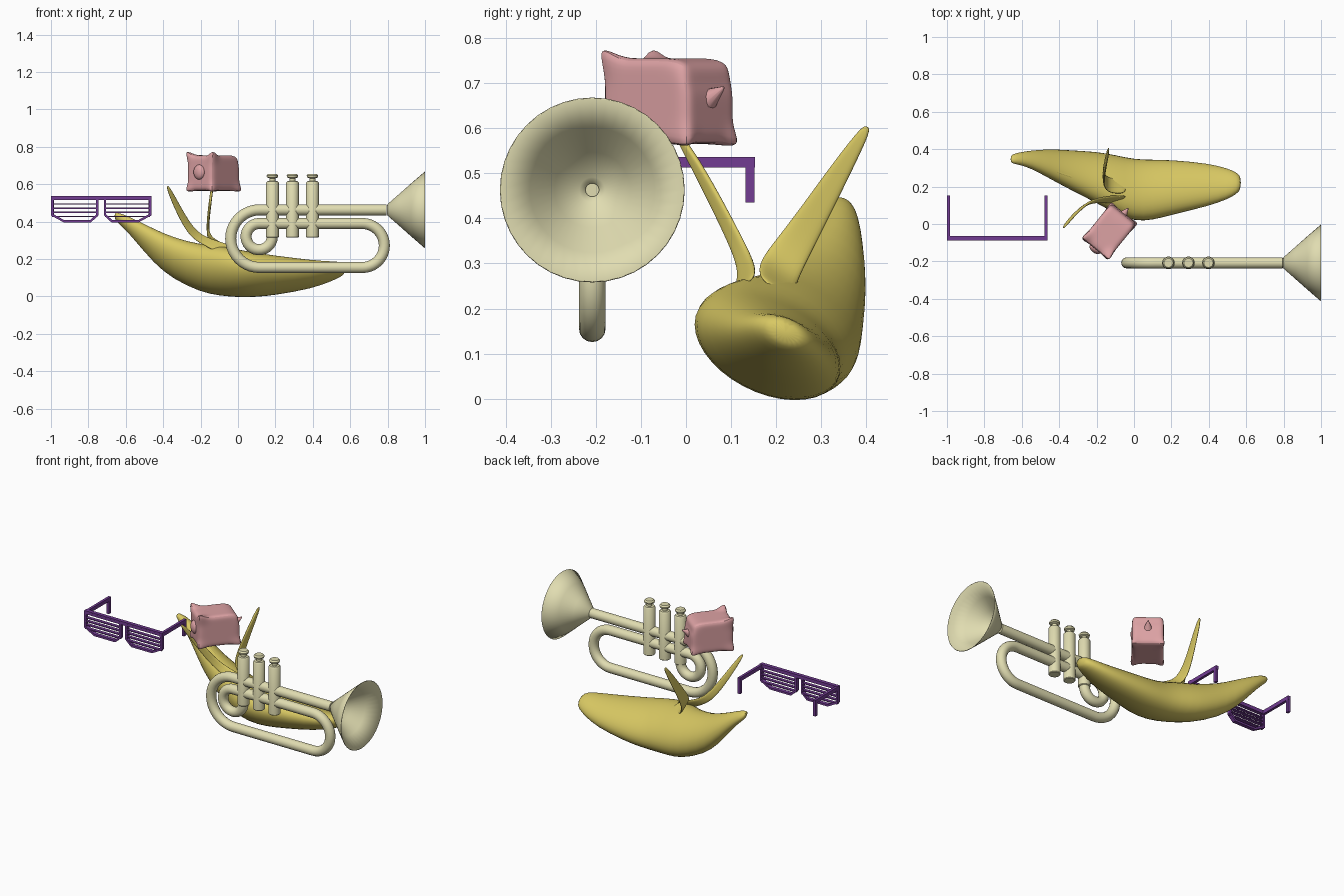
import bpy, bmesh, math
from mathutils import Vector, Matrix

if "Cube" in bpy.data.objects:
    bpy.data.objects.remove(bpy.data.objects["Cube"])


def material(name, rgb):
    m = bpy.data.materials.new(name)
    m.diffuse_color = (*rgb, 1)
    m.use_nodes = True
    m.node_tree.nodes["Principled BSDF"].inputs["Base Color"].default_value = m.diffuse_color
    return m


PURPLE = material("purple", (0.17, 0.045, 0.29))
CREAM = material("cream", (0.75, 0.72, 0.44))
YELLOW = material("yellow", (0.69, 0.58, 0.125))
PINK = material("pink", (0.72, 0.36, 0.37))


def add(name, bm, mat, smooth=None, subsurf=0, solid=0, offset=0):
    bmesh.ops.recalc_face_normals(bm, faces=bm.faces)
    me = bpy.data.meshes.new(name)
    bm.to_mesh(me)
    bm.free()
    me.materials.append(mat)
    ob = bpy.data.objects.new(name, me)
    bpy.context.collection.objects.link(ob)
    if solid:
        s = ob.modifiers.new("thickness", 'SOLIDIFY')
        s.thickness, s.offset = solid, offset
    if subsurf:
        s = ob.modifiers.new("smooth", 'SUBSURF')
        s.levels = s.render_levels = subsurf
    if smooth:
        bpy.ops.object.select_all(action='DESELECT')
        ob.select_set(True)
        bpy.context.view_layer.objects.active = ob
        bpy.ops.object.shade_smooth_by_angle(angle=math.radians(smooth))
    return ob


def box(name, lo, hi, mat):
    bm = bmesh.new()
    lo, hi = Vector(lo), Vector(hi)
    bmesh.ops.create_cube(bm, size=1, matrix=Matrix.Translation((lo + hi) / 2)
                          @ Matrix.Diagonal((*(hi - lo), 1)))
    return add(name, bm, mat)


def loft(rings, caps=True, closed=True):
    bm = bmesh.new()
    vs = [[bm.verts.new(p) for p in r] for r in rings]
    n = len(vs[0])
    for a, b in zip(vs, vs[1:]):
        for i in range(n if closed else n - 1):
            j = (i + 1) % n
            bm.faces.new((a[i], a[j], b[j], b[i]))
    if caps:
        bm.faces.new(vs[0])
        bm.faces.new(vs[-1])
    return bm


def lathe(profile, origin, axis, n=32):
    # profile of (radius, height) turned about the x or z axis
    rings = []
    for r, h in profile:
        ring = []
        for i in range(n):
            a = 2 * math.pi * i / n
            c, s = r * math.cos(a), r * math.sin(a)
            ring.append(Vector(origin) + Vector((h, c, s) if axis == 'x' else (c, s, h)))
        rings.append(ring)
    return rings


# --- slatted glasses ---
CX = -0.7315
box("brow_bar", (-1.0, -0.088, 0.517), (-0.463, -0.065, 0.538), PURPLE)
for side, s in (("left", -1), ("right", 1)):
    bm = bmesh.new()
    outline = [(0.015, 0.532), (0.015, 0.433), (0.055, 0.396), (0.2, 0.396),
               (0.268, 0.433), (0.268, 0.532)]
    f = bm.faces.new([bm.verts.new((CX + s * x, -0.077, z)) for x, z in outline])
    f.normal_update()
    bmesh.ops.inset_individual(bm, faces=[f], thickness=0.012, use_even_offset=True)
    bmesh.ops.delete(bm, geom=[f], context='FACES_ONLY')
    add(side + "_lens_rim", bm, PURPLE, solid=0.023)
    for k, z in enumerate((0.494, 0.472, 0.45, 0.427)):
        xs = sorted((CX + s * 0.02, CX + s * 0.262))
        box(f"{side}_slat_{k}", (xs[0], -0.087, z - 0.003), (xs[1], -0.067, z + 0.003), PURPLE)
    xs = sorted((CX + s * 0.252, CX + s * 0.268))
    box(side + "_temple", (xs[0], -0.088, 0.513), (xs[1], 0.153, 0.536), PURPLE)
    box(side + "_ear_hook", (xs[0], 0.132, 0.435), (xs[1], 0.152, 0.52), PURPLE)

# --- trumpet ---
TY = -0.208


def arc(cx, cz, r, a0, a1, n=20):
    return [(cx + r * math.cos(math.radians(a0 + (a1 - a0) * i / n)),
             cz + r * math.sin(math.radians(a0 + (a1 - a0) * i / n))) for i in range(n + 1)]


path = ([(0.795, 0.463)] + arc(0.115, 0.309, 0.154, 90, 270)
        + arc(0.665, 0.2725, 0.1175, -90, 90) + arc(0.113, 0.32, 0.07, 90, 360))
rings = []
for i, p in enumerate(path):
    a, b = path[max(i - 1, 0)], path[min(i + 1, len(path) - 1)]
    t = Vector((b[0] - a[0], 0, b[1] - a[1])).normalized()
    nrm = Vector((-t.z, 0, t.x))
    rings.append([Vector((p[0], TY, p[1])) + 0.0295 * (math.cos(u) * nrm + math.sin(u) * Vector((0, 1, 0)))
                  for u in (2 * math.pi * k / 16 for k in range(16))])
add("trumpet_tube", loft(rings), CREAM, smooth=50)
bell = [(0.015, 0.798), (0.029, 0.8), (0.085, 0.864), (0.14, 0.926), (0.204, 1.0)]
add("trumpet_bell", loft(lathe(bell, (0, TY, 0.463), 'x', 40), caps=False), CREAM,
    smooth=50, solid=0.003, offset=0)
valve = [(0.03, 0.315), (0.034, 0.319), (0.034, 0.608), (0.028, 0.616), (0.016, 0.618),
         (0.016, 0.632), (0.029, 0.637), (0.031, 0.646), (0.024, 0.655)]
for k, x in enumerate((0.184, 0.291, 0.398)):
    add(f"valve_{k + 1}", loft(lathe(valve, (x, TY, 0), 'z', 24)), CREAM, smooth=40)

# --- banana body: x, centre y, half width, centre z, half height ---
sections = [(-0.66, .347, .014, .432, .012), (-0.648, .348, .026, .424, .024),
            (-0.61, .35, .034, .402, .036), (-0.55, .345, .048, .355, .055),
            (-0.45, .322, .08, .27, .09), (-0.35, .291, .104, .205, .108),
            (-0.2, .25, .138, .15, .122), (-0.1, .212, .158, .139, .128),
            (0, .18, .167, .123, .12), (0.1, .182, .163, .115, .11),
            (0.2, .196, .148, .113, .098), (0.4, .21, .115, .118, .069),
            (0.5, .215, .083, .135, .048), (0.55, .218, .058, .145, .038),
            (0.572, .22, .032, .147, .023)]
rings = []
for x, y, ry, z, rz in sections:
    ring = []
    for i in range(18):
        a = 2 * math.pi * i / 18
        dy = 1.01 * ry * math.cos(a)
        ring.append((x, y + dy, z - 0.28 * dy + 1.01 * rz * math.sin(a)))
    rings.append(ring)
add("banana_body", loft(rings), YELLOW, smooth=60, subsurf=1)


# --- banana peel strips: centre points with half widths ---
def peel(name, pts, across, thick=0.014):
    w = Vector(across).normalized()
    rows = [[Vector(p[:3]) + w * p[3] * k for k in (-1, 0, 1)] for p in pts]
    add(name, loft(rows, caps=False, closed=False), YELLOW, smooth=60, subsurf=2, solid=thick)


peel("front_peel", [(-.06, .13, .25, .05), (-.15, .135, .285, .035), (-.235, .122, .325, .026),
                    (-.295, .075, .42, .022), (-.345, .022, .52, .017), (-.378, -.022, .592, .008)],
     (.6, .4, .35))
peel("back_peel", [(-.04, .2, .24, .05), (-.135, .202, .278, .05), (-.163, .235, .33, .043),
                   (-.16, .285, .41, .034), (-.148, .345, .51, .024), (-.135, .405, .607, .011)],
     (0, .82, -.57))
peel("top_peel", [(-.08, .21, .245, .03), (-.2, .24, .258, .035), (-.35, .278, .308, .03),
                  (-.46, .31, .355, .02), (-.54, .334, .398, .01)],
     (0, 1, -.3), 0.01)

# --- pink pig plush: soft box with corners pulled into ears and feet ---
pose = Matrix.Translation((-0.13, -0.038, 0.66)) @ Matrix.Rotation(math.radians(-39), 4, 'Z')
bm = bmesh.new()
bmesh.ops.create_cube(bm, size=2)
bmesh.ops.subdivide_edges(bm, edges=bm.edges, cuts=4, use_grid_fill=True)
for v in bm.verts:
    c = v.co.copy()
    corner = min(abs(c.x), abs(c.y), abs(c.z)) > 0.99
    p = Vector((c.x * 0.088, c.y * 0.123, c.z * 0.095))
    if corner:
        if c.z < 0:                       # feet
            p = Vector((c.x * 0.11, c.y * 0.15, -0.118))
        elif c.y < 0:                     # ears
            p = Vector((c.x * 0.116, -0.14, 0.162))
        else:                             # rounded rump
            p *= 0.9
    elif c.y > 0.9 and c.z > 0.5:
        p.z -= 0.014
        p.y -= 0.008
    v.co = pose @ p
add("pig_body", bm, PINK, smooth=80, subsurf=2)
bm = bmesh.new()
bmesh.ops.create_uvsphere(bm, u_segments=20, v_segments=12, radius=1,
                          matrix=pose @ Matrix.Translation((0, -0.122, 0.005))
                          @ Matrix.Diagonal((0.036, 0.022, 0.04, 1)))
add("pig_snout", bm, PINK, smooth=60)
bm = bmesh.new()
bmesh.ops.create_cone(bm, segments=12, cap_ends=True, radius1=0.024, radius2=0.003, depth=0.05,
                      matrix=pose @ Matrix.Translation((0, 0.135, 0.018))
                      @ Matrix.Rotation(math.radians(-60), 4, 'X'))
add("pig_tail", bm, PINK, smooth=60)
